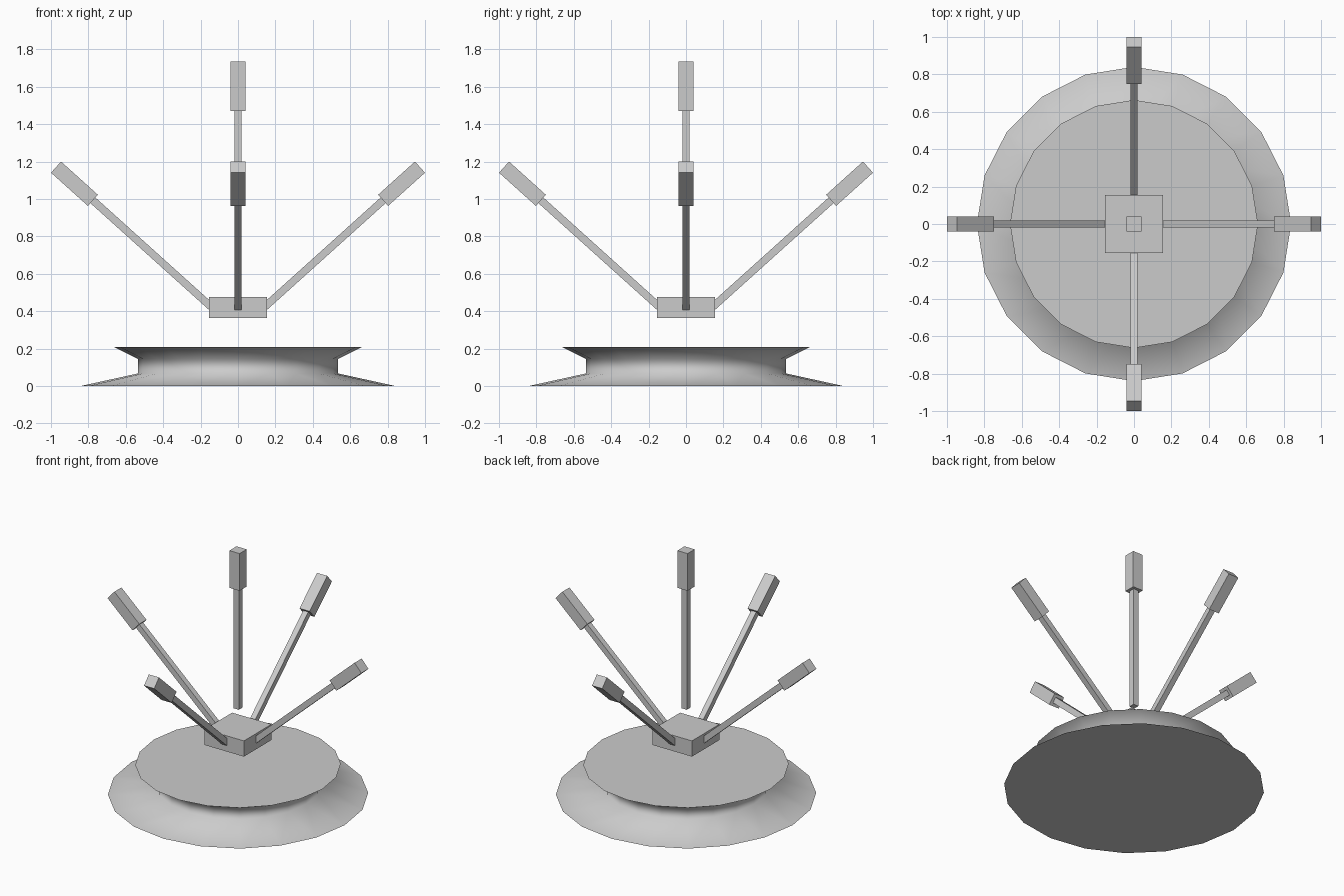
import bpy, bmesh, math
from mathutils import Matrix, Vector

if "Cube" in bpy.data.objects:
    bpy.data.objects.remove(bpy.data.objects["Cube"])

SIDES = 20


def finish(bm, name):
    bmesh.ops.recalc_face_normals(bm, faces=bm.faces[:])
    mesh = bpy.data.meshes.new(name)
    bm.to_mesh(mesh)
    bm.free()
    obj = bpy.data.objects.new(name, mesh)
    bpy.context.collection.objects.link(obj)
    return obj


def box(name, size, matrix):
    bm = bmesh.new()
    bmesh.ops.create_cube(bm, size=1.0, matrix=matrix @ Matrix.Diagonal((*size, 1.0)))
    return finish(bm, name)


def spoke(name, tip, tilt, turn):
    # Thin rod with a thicker block at its outer end, pointing along local z
    frame = Matrix.Rotation(turn, 4, 'Z') @ Matrix.Translation(tip) @ Matrix.Rotation(tilt, 4, 'Y')
    box(name + "_tip_block", (0.08, 0.08, 0.265), frame @ Matrix.Translation((0, 0, -0.1325)))
    box(name + "_rod", (0.04, 0.04, 0.86), frame @ Matrix.Translation((0, 0, -0.695)))


# Waisted round base
bm = bmesh.new()
rings = []
for r, z in [(0.84, 0.0), (0.535, 0.067), (0.535, 0.145), (0.663, 0.208)]:
    rings.append([bm.verts.new((r * math.cos(2 * math.pi * i / SIDES),
                                r * math.sin(2 * math.pi * i / SIDES), z)) for i in range(SIDES)])
for low, high in zip(rings, rings[1:]):
    for i in range(SIDES):
        j = (i + 1) % SIDES
        bm.faces.new((low[i], low[j], high[j], high[i]))
bm.faces.new(rings[0][::-1])
bm.faces.new(rings[-1])
base = finish(bm, "base")
bpy.context.view_layer.objects.active = base
base.select_set(True)
bpy.ops.object.shade_smooth_by_angle(angle=math.radians(100))

# Square hub floating above the base
box("hub", (0.31, 0.31, 0.112), Matrix.Translation((0, 0, 0.42)))

# Four slanted spokes and one upright spoke
for k, side in enumerate(("right", "back", "left", "front")):
    spoke(side + "_spoke", Vector((0.973, 0, 1.17)), math.radians(48), k * math.pi / 2)
spoke("upright_spoke", Vector((0, 0, 1.735)), 0, 0)
